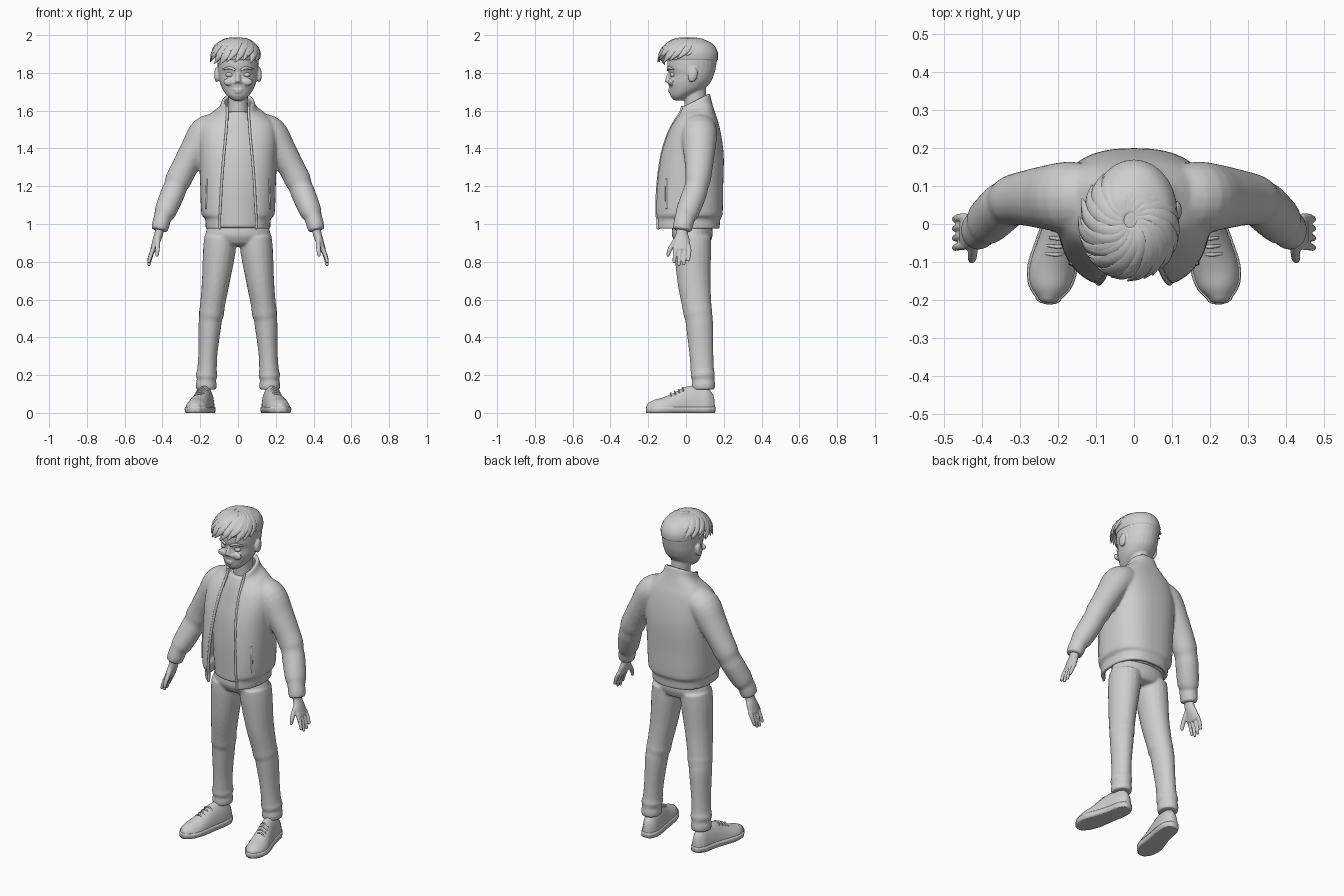
import bpy, bmesh, math, random
from mathutils import Vector, Matrix

random.seed(4)
cube = bpy.data.objects.get("Cube")
if cube:
    bpy.data.objects.remove(cube)

GREY = (0.62, 0.62, 0.62, 1)
clay = bpy.data.materials.new("plain_grey")
clay.use_nodes = True
clay.diffuse_color = GREY
clay.node_tree.nodes["Principled BSDF"].inputs["Base Color"].default_value = GREY


def spline(rows, n=4):
    """Catmull-Rom interpolation of number tuples."""
    out = []
    last = len(rows) - 1
    for i in range(last):
        quad = rows[max(i - 1, 0)], rows[i], rows[i + 1], rows[min(i + 2, last)]
        for k in range(n):
            t = k / n
            out.append(tuple(b + t / 2 * (c - a + t * (2 * a - 5 * b + 4 * c - d + t * (3 * (b - c) + d - a)))
                             for a, b, c, d in zip(*quad)))
    return out + [tuple(rows[-1])]


def loft(bm, rows, axis=None, ref=(0, 1, 0), seg=20, dome=0.5):
    """Skin elliptical rings (x, y, z, rx, ry) along a path, with domed ends."""
    rows = spline(rows)
    pts = [Vector(r[:3]) for r in rows]
    rings = []
    for i, r in enumerate(rows):
        t = Vector(axis) if axis else pts[min(i + 1, len(pts) - 1)] - pts[max(i - 1, 0)]
        rings.append((pts[i], t.normalized(), max(r[3], 0.002), max(r[4], 0.002)))

    def cap(ring, sign):
        c, t, rx, ry = ring
        angles = [k * 0.48 for k in (1, 2, 3)]
        return [(c + t * sign * dome * min(rx, ry) * math.sin(a), t, rx * math.cos(a), ry * math.cos(a))
                for a in angles]

    sign = 1 if (pts[-1] - pts[0]).dot(rings[0][1]) > 0 else -1
    rings = cap(rings[0], -sign)[::-1] + rings + cap(rings[-1], sign)
    loops = []
    for c, t, rx, ry in rings:
        u = t.cross(Vector(ref)).normalized()
        v = t.cross(u)
        loops.append([bm.verts.new(c + u * rx * math.cos(a) + v * ry * math.sin(a))
                      for a in (math.tau * k / seg for k in range(seg))])
    bridge(bm, loops)
    bm.faces.new(loops[0])
    bm.faces.new(loops[-1])


def bridge(bm, loops):
    for a, b in zip(loops, loops[1:]):
        for k in range(len(a)):
            j = (k + 1) % len(a)
            bm.faces.new((a[k], a[j], b[j], b[k]))


def blob(bm, centre, radii, turn=0):
    m = Matrix.Translation(centre) @ Matrix.Rotation(turn, 4, 'X') @ Matrix.Diagonal((*radii, 1))
    bmesh.ops.create_uvsphere(bm, u_segments=20, v_segments=12, radius=1, matrix=m)


def finish(name, bm, voxel=0, smooth=4):
    """Turn a bmesh into an object; a voxel size fuses its pieces."""
    bmesh.ops.recalc_face_normals(bm, faces=bm.faces)
    for f in bm.faces:
        f.smooth = True
    mesh = bpy.data.meshes.new(name)
    bm.to_mesh(mesh)
    bm.free()
    mesh.materials.append(clay)
    ob = bpy.data.objects.new(name, mesh)
    bpy.context.collection.objects.link(ob)
    if voxel:
        r = ob.modifiers.new("fuse", 'REMESH')
        r.mode, r.voxel_size, r.use_smooth_shade = 'VOXEL', voxel, True
        s = ob.modifiers.new("soften", 'SMOOTH')
        s.factor, s.iterations = 0.5, smooth
    return ob


def flip(rows, s):
    return [(s * r[0], *r[1:]) for r in rows]


def level(sections):
    """Rings from (z, half width, front y, back y)."""
    return [(0, (f + b) / 2, z, w, (b - f) / 2) for z, w, f, b in sections]


SIDES = (("left", 1), ("right", -1))
UP = (0, 0, 1)

# Head with neck, nose, ears, lips and brow
bm = bmesh.new()
loft(bm, level([(1.66, .035, -.07, .0), (1.68, .058, -.083, .03), (1.71, .08, -.088, .09),
                (1.75, .096, -.093, .13), (1.79, .104, -.087, .148), (1.83, .108, -.099, .158),
                (1.89, .107, -.095, .165), (1.94, .088, -.07, .145), (1.97, .055, -.03, .105)]),
     axis=UP, seg=28, dome=0.2)
loft(bm, [(0, .055, 1.56, .06, .06), (0, .05, 1.64, .052, .058), (0, .045, 1.73, .055, .06)])
loft(bm, [(0, -.083, 1.80, .011, .012), (0, -.092, 1.775, .012, .014), (0, -.098, 1.755, .017, .014)])
blob(bm, (0, -.085, 1.711), (.026, .01, .006))
blob(bm, (0, -.083, 1.699), (.022, .01, .006))
for side, s in SIDES:
    blob(bm, (s * .014, -.091, 1.75), (.01, .01, .008))
    blob(bm, (s * .113, .035, 1.79), (.013, .026, .04), -0.2)
    blob(bm, (s * .048, -.08, 1.752), (.03, .014, .02))
finish("head", bm, 0.005, 3)

# Eyes and brows
for side, s in SIDES:
    bm = bmesh.new()
    blob(bm, (s * .045, -.069, 1.79), (.021, .016, .014))
    finish(side + "_eye", bm)
    bm = bmesh.new()
    loft(bm, flip([(.017, -.097, 1.815, .005, .007), (.045, -.092, 1.827, .005, .008),
                   (.08, -.066, 1.818, .003, .004)], s), ref=UP, seg=10)
    finish(side + "_brow", bm)

# Hair: a cap under layers of swept locks
bm = bmesh.new()
loft(bm, level([(1.87, .112, -.102, .169), (1.91, .113, -.108, .168),
                (1.95, .093, -.09, .145), (1.975, .055, -.05, .1)]), axis=UP, seg=28, dome=0.2)
finish("hair_cap", bm)


def lock(bm, theta, reach, lift, width, swirl):
    rows, normal = [], None
    for t in (0, .25, .5, .75, 1):
        phi = 0.15 + (reach - 0.15) * t
        a = theta + swirl * (t - 0.6)
        n = Vector((math.sin(phi) * math.sin(a), -math.sin(phi) * math.cos(a), math.cos(phi)))
        size = 1 + lift * t * t
        taper = (0.5, 0.95, 1, .75, .1)[int(t * 4)]
        rows.append((-.01 + .125 * size * n.x, .01 + .143 * size * n.y, 1.862 + .118 * n.z,
                     width * taper, .016 * taper))
        if t == .5:
            normal = n
    loft(bm, rows, ref=normal, seg=12)


bm = bmesh.new()
for k in range(20):
    theta = math.tau * k / 20
    front = 0.5 + 0.5 * math.cos(theta)
    lock(bm, theta, 1.25 + .4 * front + random.uniform(-.1, .1), .02 + .1 * front,
         random.uniform(.024, .034), -0.9)
for k in range(9):
    lock(bm, -1.5 + k * 0.34, random.uniform(1.0, 1.45), random.uniform(.12, .2),
         random.uniform(.02, .03), -1.1)
finish("hair_locks", bm)

# Shirt
bm = bmesh.new()
loft(bm, [(0, .03, .985, .155, .128), (0, .03, 1.05, .16, .13), (0, .03, 1.2, .168, .132),
          (0, .04, 1.35, .168, .13), (0, .05, 1.45, .16, .118), (0, .05, 1.53, .12, .098),
          (0, .05, 1.59, .072, .075)], axis=UP, seg=32, dome=0.1)
finish("shirt", bm)

# Jacket rows: height, half width, front, back, half opening, tilt
JACKET = spline([(.975, .172, -.172, .178, .1, 0), (1.03, .174, -.172, .182, .1, 0),
                 (1.055, .194, -.174, .194, .098, 0), (1.2, .2, -.165, .197, .09, 0),
                 (1.35, .205, -.142, .2, .078, 0), (1.45, .208, -.112, .19, .068, 0),
                 (1.53, .195, -.078, .172, .062, .05), (1.58, .15, -.052, .152, .06, .15),
                 (1.615, .1, -.045, .137, .06, .35), (1.655, .085, -.04, .126, .062, .5)])


def jacket_point(row, a, inset=0):
    z, w, f, b, opening, tilt = row
    s, c = math.sin(a), math.cos(a)
    x = (w - inset) * math.copysign(abs(s) ** .8, s)
    y = (f + b) / 2 - ((b - f) / 2 - inset) * math.copysign(abs(c) ** .8, c)
    return Vector((x, y, z + tilt * (y - .05)))


def open_angle(row):
    return math.asin((row[4] / row[1]) ** 1.25)


SLEEVE = [(.1, .07, 1.515, .075, .085), (.17, .07, 1.48, .09, .095), (.23, .07, 1.39, .078, .085),
          (.285, .068, 1.295, .07, .073), (.315, .063, 1.235, .07, .068), (.33, .056, 1.2, .063, .063),
          (.348, .043, 1.155, .064, .065), (.385, .008, 1.065, .058, .062), (.398, -.005, 1.035, .047, .054),
          (.408, -.014, 1.0, .047, .053), (.416, -.02, .968, .043, .05)]
N = 40
bm = bmesh.new()
loops = []
for row in JACKET:
    a0 = open_angle(row)
    arc = [a0 + (math.tau - 2 * a0) * k / N for k in range(N + 1)]
    loops.append([bm.verts.new(jacket_point(row, a)) for a in arc]
                 + [bm.verts.new(jacket_point(row, a, .02)) for a in reversed(arc)])
bridge(bm, loops)
for ring in (loops[0], loops[-1]):
    for k in range(N):
        bm.faces.new((ring[k], ring[k + 1], ring[-2 - k], ring[-1 - k]))
for side, s in SIDES:
    loft(bm, flip(SLEEVE, s), dome=0.1)
finish("jacket", bm, 0.008, 5)

# Zip edges and pocket welts
for side, s in SIDES:
    bm = bmesh.new()
    loft(bm, [(*jacket_point(r, s * open_angle(r), .006), .007, .009) for r in JACKET[::3]], seg=10)
    finish(side + "_zip_edge", bm)
    bm = bmesh.new()
    welt = [r for r in JACKET if 1.06 < r[0] < 1.24]
    loft(bm, [(*jacket_point(r, s * (.92 + .5 * (1.2 - r[0])), .002), .006, .006) for r in welt], seg=8)
    finish(side + "_pocket", bm)

# Hands
for side, s in SIDES:
    bm = bmesh.new()
    loft(bm, flip([(.412, -.018, .99, .026, .032), (.419, -.021, .95, .023, .032),
                   (.432, -.022, .91, .021, .043), (.448, -.022, .865, .016, .046)], s))
    for y, length in ((-.056, .078), (-.032, .095), (-.008, .09), (.016, .07)):
        loft(bm, flip([(.443, y, .88, .012, .012), (.46, y * 1.05, .88 - length * .5, .011, .011),
                       (.472, y * 1.05 - .004, .88 - length, .009, .009)], s), seg=12, dome=1)
    loft(bm, flip([(.424, -.04, .93, .014, .017), (.425, -.07, .89, .013, .014),
                   (.427, -.088, .86, .012, .012), (.428, -.095, .835, .009, .009)], s), seg=12, dome=1)
    finish(side + "_hand", bm, 0.004, 2)

# Trousers with folds at the knee and ankle
LEG = [(.093, .035, .93, .085, .098), (.1, .036, .85, .086, .097), (.117, .042, .7, .074, .088),
       (.135, .057, .57, .066, .078), (.14, .063, .53, .067, .077), (.145, .068, .5, .062, .073),
       (.149, .072, .46, .06, .072), (.159, .081, .32, .051, .064), (.164, .086, .23, .052, .062),
       (.166, .089, .2, .058, .065), (.167, .091, .175, .051, .06), (.168, .092, .15, .056, .063),
       (.168, .092, .125, .053, .06)]
bm = bmesh.new()
loft(bm, [(0, .033, .99, .16, .105), (0, .033, .94, .173, .108), (0, .036, .9, .15, .092)],
     axis=UP, seg=28, dome=0.2)
for side, s in SIDES:
    loft(bm, flip(LEG, s), dome=0.05)
finish("trousers", bm, 0.007, 4)

# Shoes: upper, sole and laces
SHOE = [(.167, .138, .03, .085), (.169, .11, .044, .115), (.174, .06, .048, .125), (.187, .0, .05, .118),
        (.202, -.06, .056, .088), (.216, -.12, .061, .062), (.223, -.165, .052, .05), (.226, -.195, .03, .035)]
for side, s in SIDES:
    for part, grow, top in (("shoe_upper", 0, 1), ("shoe_sole", .005, .032)):
        bm = bmesh.new()
        loft(bm, flip([(x, y, .02, w + grow, h + grow) for x, y, w, h in SHOE], s), ref=UP, seg=24)
        for v in bm.verts:
            v.co.z = min(max(v.co.z, 0), top)
        bmesh.ops.dissolve_degenerate(bm, dist=1e-5, edges=bm.edges)
        ob = finish(side + "_" + part, bm)
    bm = bmesh.new()
    for k in range(4):
        x, y, z = .191 + k * .005, -.015 - k * .021, .133 - k * .01
        loft(bm, flip([(x - .026, y, z - .017, .004, .004), (x, y - .003, z, .005, .005),
                       (x + .026, y, z - .017, .004, .004)], s), seg=8)
    finish(side + "_laces", bm)
